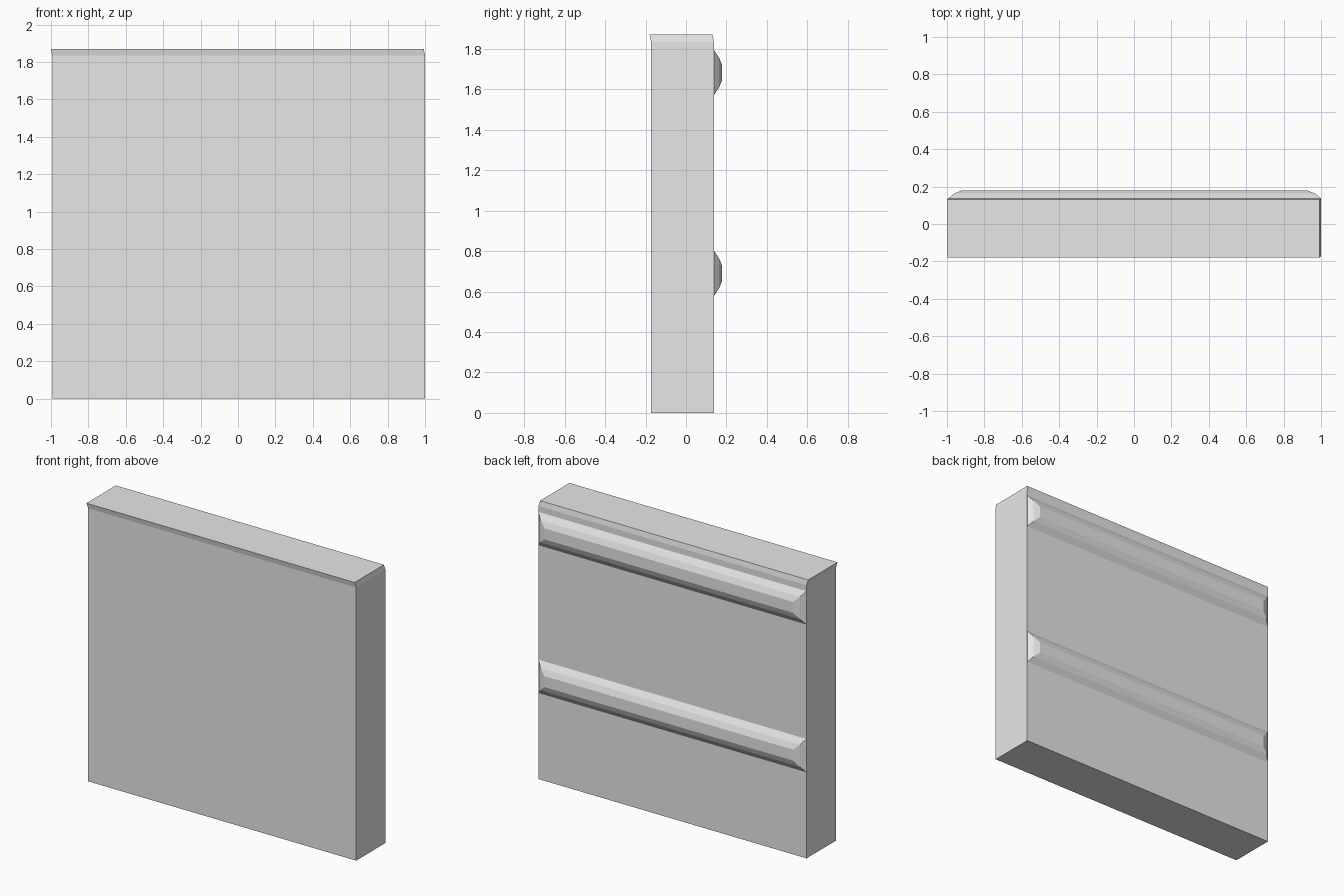
import bpy
import bmesh

cube = bpy.data.objects.get("Cube")
if cube:
    bpy.data.objects.remove(cube, do_unlink=True)

grey = bpy.data.materials.new("light grey")
grey.diffuse_color = (0.8, 0.8, 0.8, 1)
grey.use_nodes = True
grey.node_tree.nodes["Principled BSDF"].inputs["Base Color"].default_value = (0.8, 0.8, 0.8, 1)


def loft(name, rings):
    """Skin a stack of four-cornered rings and cap both ends."""
    bm = bmesh.new()
    loops = [[bm.verts.new(p) for p in ring] for ring in rings]
    for a, b in zip(loops, loops[1:]):
        for i in range(4):
            j = (i + 1) % 4
            bm.faces.new((a[i], a[j], b[j], b[i]))
    bm.faces.new(loops[0])
    bm.faces.new(loops[-1])
    bmesh.ops.recalc_face_normals(bm, faces=bm.faces)
    mesh = bpy.data.meshes.new(name)
    bm.to_mesh(mesh)
    bm.free()
    mesh.materials.append(grey)
    obj = bpy.data.objects.new(name, mesh)
    bpy.context.collection.objects.link(obj)


def slab_ring(z, shift):
    x0, x1 = -0.993 - shift, 1.0 - shift
    y0, y1 = -0.173 - shift, 0.138 - shift
    return [(x0, y0, z), (x1, y0, z), (x1, y1, z), (x0, y1, z)]


def rib_ring(y, z, half_x, half_z):
    cx = 0.0035
    return [(cx + sx * half_x, y, z + sz * half_z)
            for sx, sz in ((-1, -1), (1, -1), (1, 1), (-1, 1))]


# Panel whose top edge leans slightly to the front and one side
loft("panel", [slab_ring(0, 0), slab_ring(1.835, 0), slab_ring(1.87, 0.007)])

# Two rounded ribs across the back, with sloping ends
for name, z in (("upper_rib", 1.683), ("lower_rib", 0.69)):
    loft(name, [rib_ring(0.136, z, 0.9965, 0.115),
                rib_ring(0.163, z, 0.965, 0.075),
                rib_ring(0.179, z, 0.925, 0.037)])
